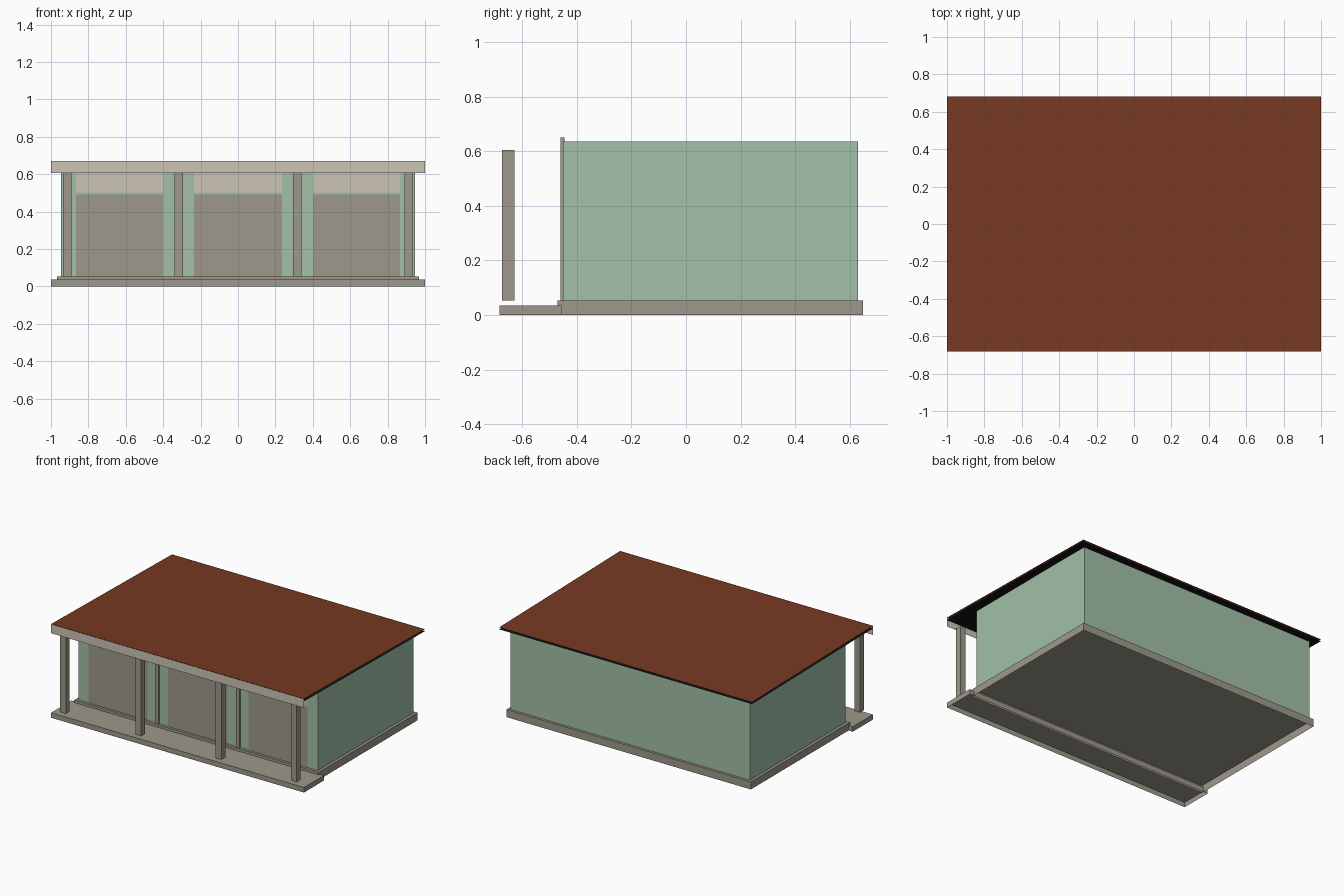
import bpy

if "Cube" in bpy.data.objects:
    bpy.data.objects.remove(bpy.data.objects["Cube"])


def material(name, rgb):
    m = bpy.data.materials.new(name)
    m.diffuse_color = (*rgb, 1)
    m.use_nodes = True
    m.node_tree.nodes["Principled BSDF"].inputs["Base Color"].default_value = m.diffuse_color
    return m


GREEN = material("green_wall", (0.36, 0.53, 0.385))
GREY = material("stone_grey", (0.34, 0.315, 0.26))
BEIGE = material("beige_trim", (0.60, 0.555, 0.46))
BROWN = material("roof_brown", (0.185, 0.041, 0.016))
BLACK = material("soffit_black", (0.006, 0.006, 0.006))


def mesh_object(name, verts, faces, mat):
    me = bpy.data.meshes.new(name)
    me.from_pydata(verts, [], faces)
    me.materials.append(mat)
    ob = bpy.data.objects.new(name, me)
    bpy.context.collection.objects.link(ob)
    return ob


def box(name, x, y, z, mat, bottom=True, top=True):
    """Box from (min, max) ranges, optionally open below or above."""
    verts = [(a, b, c) for c in z for b in y for a in x]
    faces = [(0, 1, 5, 4), (1, 3, 7, 5), (3, 2, 6, 7), (2, 0, 4, 6)]
    if bottom:
        faces.append((0, 2, 3, 1))
    if top:
        faces.append((4, 5, 7, 6))
    return mesh_object(name, verts, faces, mat)


def front_panel(name, x, y, z, mat):
    """Flat upright sheet facing the front."""
    return mesh_object(name, [(x[0], y, z[0]), (x[1], y, z[0]),
                              (x[1], y, z[1]), (x[0], y, z[1])], [(0, 1, 2, 3)], mat)


def roof_sheet(name, front_z, back_z, mat, up):
    """Sloping sheet over the whole plan."""
    verts = [(-1, -0.683, front_z), (1, -0.683, front_z),
             (1, 0.683, back_z), (-1, 0.683, back_z)]
    return mesh_object(name, verts, [(0, 1, 2, 3) if up else (3, 2, 1, 0)], mat)


# Plinths, open underneath
box("porch_floor", (-1, 1), (-0.683, -0.455), (0, 0.036), GREY, bottom=False)
box("house_plinth", (-0.967, 0.967), (-0.47, 0.648), (0, 0.054), GREY, bottom=False)

# House walls
box("house_walls", (-0.947, 0.947), (-0.45, 0.63), (0.054, 0.635), GREEN, bottom=False)

# Shutters with a lintel panel above each
for i, (x0, x1) in enumerate([(-0.866, -0.4), (-0.235, 0.235), (0.4, 0.866)]):
    front_panel(f"shutter_{i}", (x0, x1), -0.453, (0.054, 0.49), GREY)
    front_panel(f"lintel_panel_{i}", (x0, x1), -0.455, (0.503, 0.63), BEIGE)

# Porch posts
for i, x in enumerate([-0.913, -0.317, 0.317, 0.913]):
    box(f"porch_post_{i}", (x - 0.022, x + 0.022), (-0.673, -0.628), (0.054, 0.605), GREY)

# Slim pilasters on the front wall, behind the middle posts
for i, x in enumerate([-0.32, 0.32]):
    box(f"wall_pilaster_{i}", (x - 0.015, x + 0.015), (-0.46, -0.445), (0.054, 0.65), GREY)

# Roof sheet, dark soffit and front fascia
roof_sheet("roof", 0.67, 0.646, BROWN, True)
roof_sheet("soffit", 0.652, 0.632, BLACK, False)
front_panel("front_fascia", (-1, 1), -0.684, (0.605, 0.67), BEIGE)
